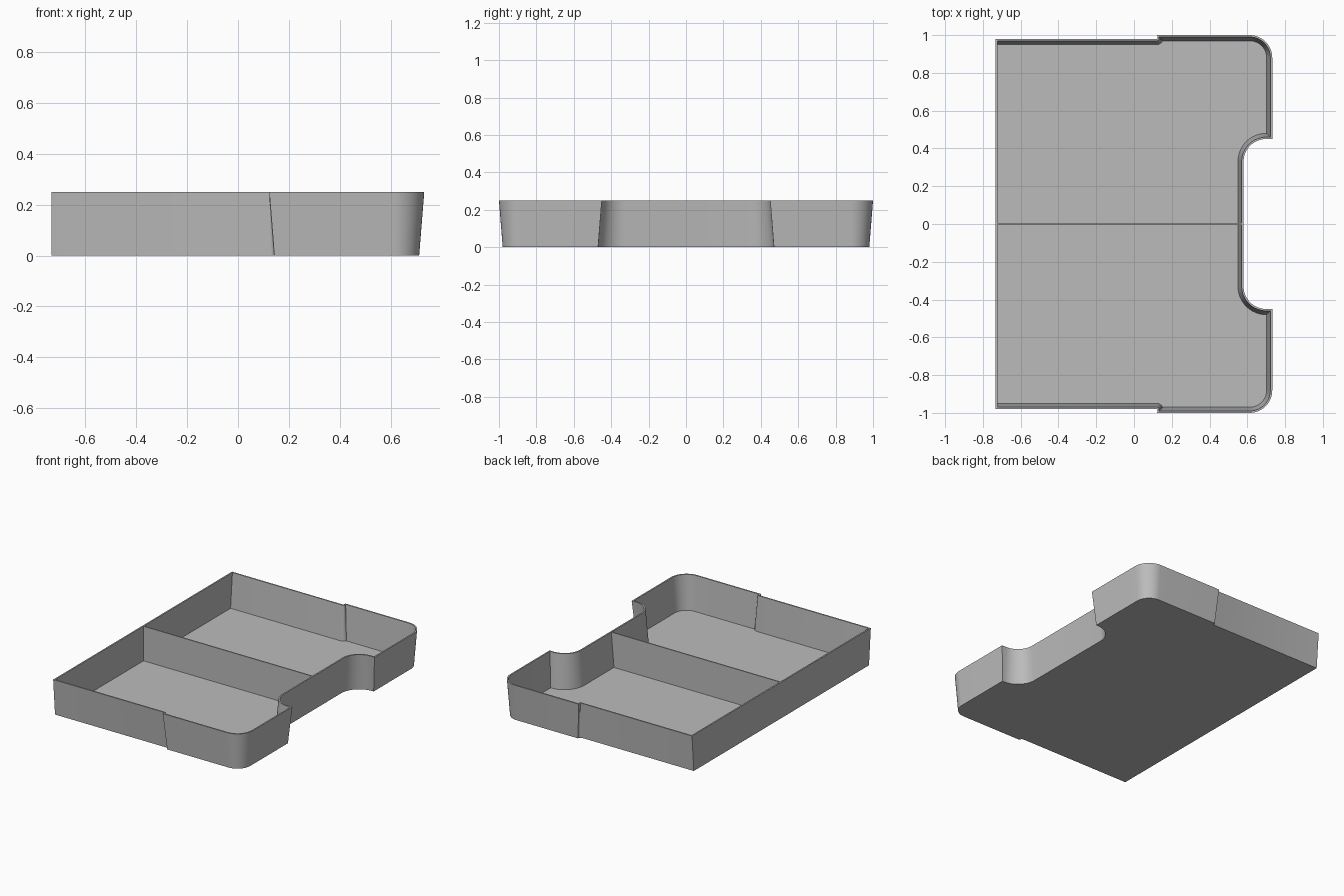
import bpy, bmesh
from math import cos, sin, radians

if "Cube" in bpy.data.objects:
    bpy.data.objects.remove(bpy.data.objects["Cube"], do_unlink=True)

HEIGHT, WALL, DRAFT, FLOOR = 0.25, 0.01, 0.02, 0.01
LEFT, RIGHT = -0.732, 0.732

grey = bpy.data.materials.new("plain grey")
grey.use_nodes = True
grey.diffuse_color = (0.5, 0.5, 0.5, 1)
grey.node_tree.nodes["Principled BSDF"].inputs["Base Color"].default_value = grey.diffuse_color


def arc(cx, cy, r, start, end, steps):
    angles = [radians(start + (end - start) * i / steps) for i in range(steps + 1)]
    return [(cx + r * cos(a), cy + r * sin(a)) for a in angles]


def outline(inset, end_inset):
    """Tray outline moved inward; the straight end keeps its own inset."""
    half = arc(0.70, 0.33, 0.12 + inset, 180, 90, 16)             # notch corner
    half += [(RIGHT - inset, 0.45 + inset)]                       # notch lip
    half += arc(RIGHT - 0.12, 0.88, 0.12 - inset, 0, 90, 16)      # outer corner
    half += [(0.123 + inset, 1 - inset)]                          # side step
    half += arc(0.123, 0.98, max(inset, 0.001), 0, -90, 4)
    half += [(LEFT + end_inset, 0.98 - inset)]
    return half + [(x, -y) for x, y in reversed(half)]


def finish(bm, name):
    bmesh.ops.recalc_face_normals(bm, faces=bm.faces)
    mesh = bpy.data.meshes.new(name)
    bm.to_mesh(mesh)
    bm.free()
    mesh.materials.append(grey)
    obj = bpy.data.objects.new(name, mesh)
    bpy.context.collection.objects.link(obj)
    return obj


def loft(name, rings):
    """Skin a stack of (points, z) rings and close both ends."""
    bm = bmesh.new()
    loops = [[bm.verts.new((x, y, z)) for x, y in pts] for pts, z in rings]
    for low, high in zip(loops, loops[1:]):
        for i in range(len(low)):
            j = (i + 1) % len(low)
            bm.faces.new((low[i], low[j], high[j], high[i]))
    bm.faces.new(loops[0])
    bm.faces.new(loops[-1])
    return finish(bm, name)


# Tray shell: underside, outer wall, rim, inner wall, floor
tray = loft("tray", [
    (outline(DRAFT, 0), 0),
    (outline(0, 0), HEIGHT),
    (outline(WALL, WALL), HEIGHT),
    (outline(WALL + DRAFT, WALL), FLOOR),
])
bpy.ops.object.select_all(action='DESELECT')
tray.select_set(True)
bpy.context.view_layer.objects.active = tray
bpy.ops.object.shade_smooth_by_angle(angle=radians(30))


# Central divider, its end following the sloped notch wall
def strip(x_end):
    x0, t = LEFT + WALL / 2, 0.004
    return [(x0, -t), (x_end, -t), (x_end, t), (x0, t)]


loft("divider", [(strip(0.556), FLOOR / 2), (strip(0.575), HEIGHT - 0.0005)])
